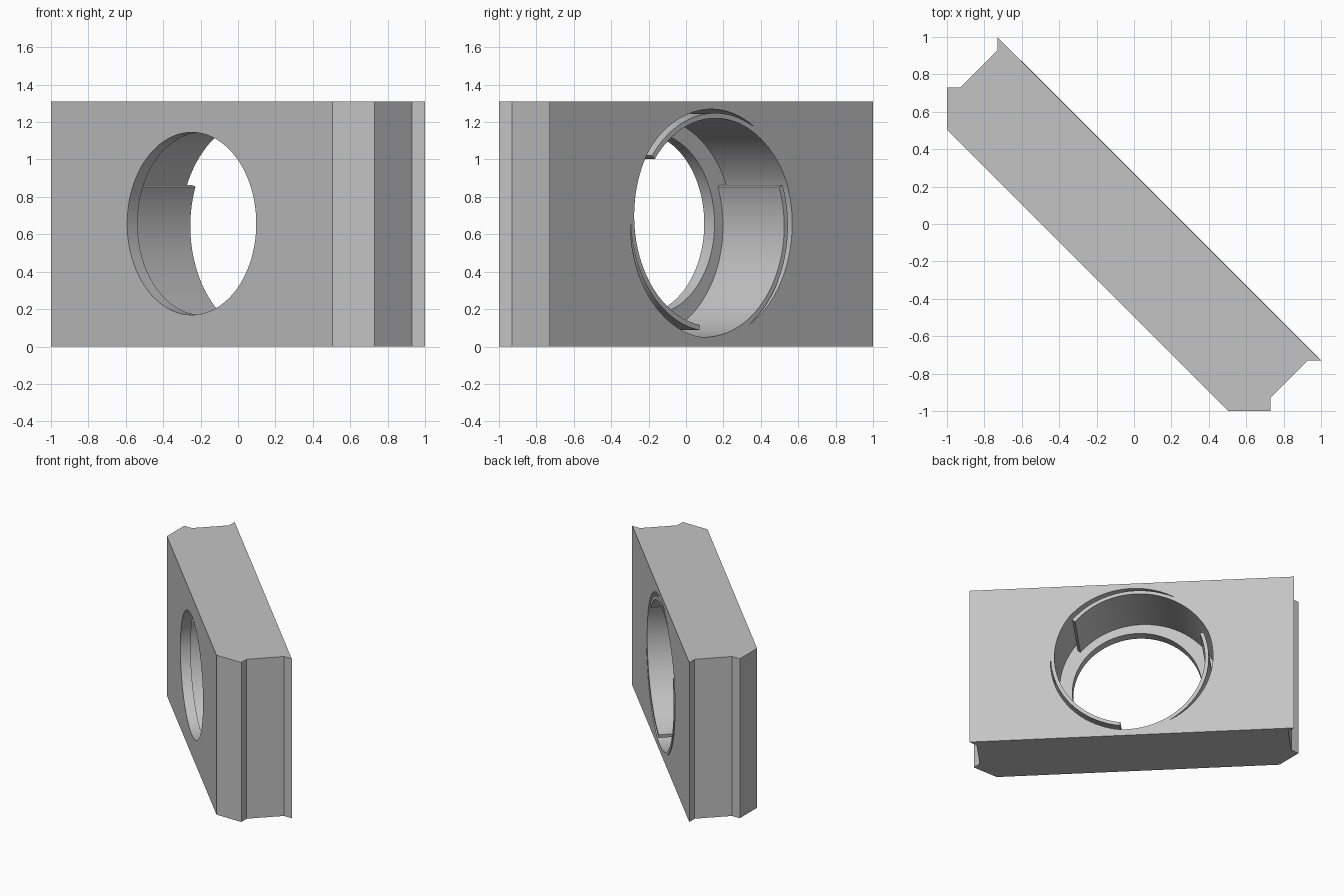
import bpy, bmesh, math
from mathutils import Vector

if "Cube" in bpy.data.objects:
    bpy.data.objects.remove(bpy.data.objects["Cube"])

HEIGHT = 1.31
CENTRE_Z = 0.657
BORE_R, HOLE_R = 0.612, 0.488
ARM_DROP, ARM_THICK = 0.063, 0.028
S = math.sqrt(0.5)

grey = bpy.data.materials.new("light grey")
grey.use_nodes = True
colour = (0.55, 0.55, 0.55, 1)
grey.diffuse_color = colour
grey.node_tree.nodes["Principled BSDF"].inputs["Base Color"].default_value = colour


def prism(name, outline, offset):
    """Extrude a closed outline of 3D points along the offset."""
    bm = bmesh.new()
    face = bm.faces.new([bm.verts.new(p) for p in outline])
    top = bmesh.ops.extrude_face_region(bm, geom=[face])["geom"]
    bmesh.ops.translate(bm, vec=offset, verts=[e for e in top if isinstance(e, bmesh.types.BMVert)])
    bmesh.ops.recalc_face_normals(bm, faces=bm.faces)
    mesh = bpy.data.meshes.new(name)
    bm.to_mesh(mesh)
    bm.free()
    obj = bpy.data.objects.new(name, mesh)
    bpy.context.collection.objects.link(obj)
    return obj


def on_axis(radius, degrees, depth):
    """Point around the diagonal bore, seen from the back."""
    a = math.radians(degrees)
    u = -radius * math.cos(a)
    return Vector(((u + depth) * S, (depth - u) * S, CENTRE_Z + radius * math.sin(a)))


def cutter(name, polar, near, far):
    obj = prism(name, [on_axis(r, a, near) for r, a in polar], Vector((S, S, 0)) * (far - near))
    obj.hide_render = True
    return obj


# Diagonal block with stepped, chamfered ends
half = [(0.505, -1), (0.73, -1), (0.73, -0.93), (0.93, -0.73), (1, -0.73)]
outline = half + [(y, x) for x, y in reversed(half)]
block = prism("block", [(x, y, 0) for x, y in outline], Vector((0, 0, HEIGHT)))
block.data.materials.append(grey)

# Front hole, smaller than the bore behind it
hole = cutter("hole_cutter", [(HOLE_R, i * 3.75) for i in range(96)], -0.5, -0.2)

# Bore outline with three curved spring arms, each separated from the wall by a slot
bore_outline = []
STEPS = 32
for start in (21, 141, 261):
    arm = []
    for i in range(STEPS + 1):
        t = i / STEPS
        arm.append((BORE_R - ARM_DROP * math.sin(t * math.pi / 2), start + 120 * t))
    slot = [(r + ARM_THICK, a) for r, a in arm if r + ARM_THICK < BORE_R - 0.001]
    wall = [(BORE_R, a) for r, a in arm if a >= slot[0][1]]
    bore_outline += arm + slot[::-1] + wall[:-1]
bore = cutter("bore_cutter", bore_outline, -0.272, 0.4)

bpy.context.view_layer.objects.active = block
for obj in bpy.context.selected_objects:
    obj.select_set(False)
block.select_set(True)
for tool in (bore, hole):
    mod = block.modifiers.new(tool.name, "BOOLEAN")
    mod.operation = "DIFFERENCE"
    mod.solver = "EXACT"
    mod.object = tool
    bpy.ops.object.modifier_apply(modifier=mod.name)
    bpy.data.objects.remove(tool)

bpy.ops.object.shade_smooth_by_angle(angle=math.radians(25))
